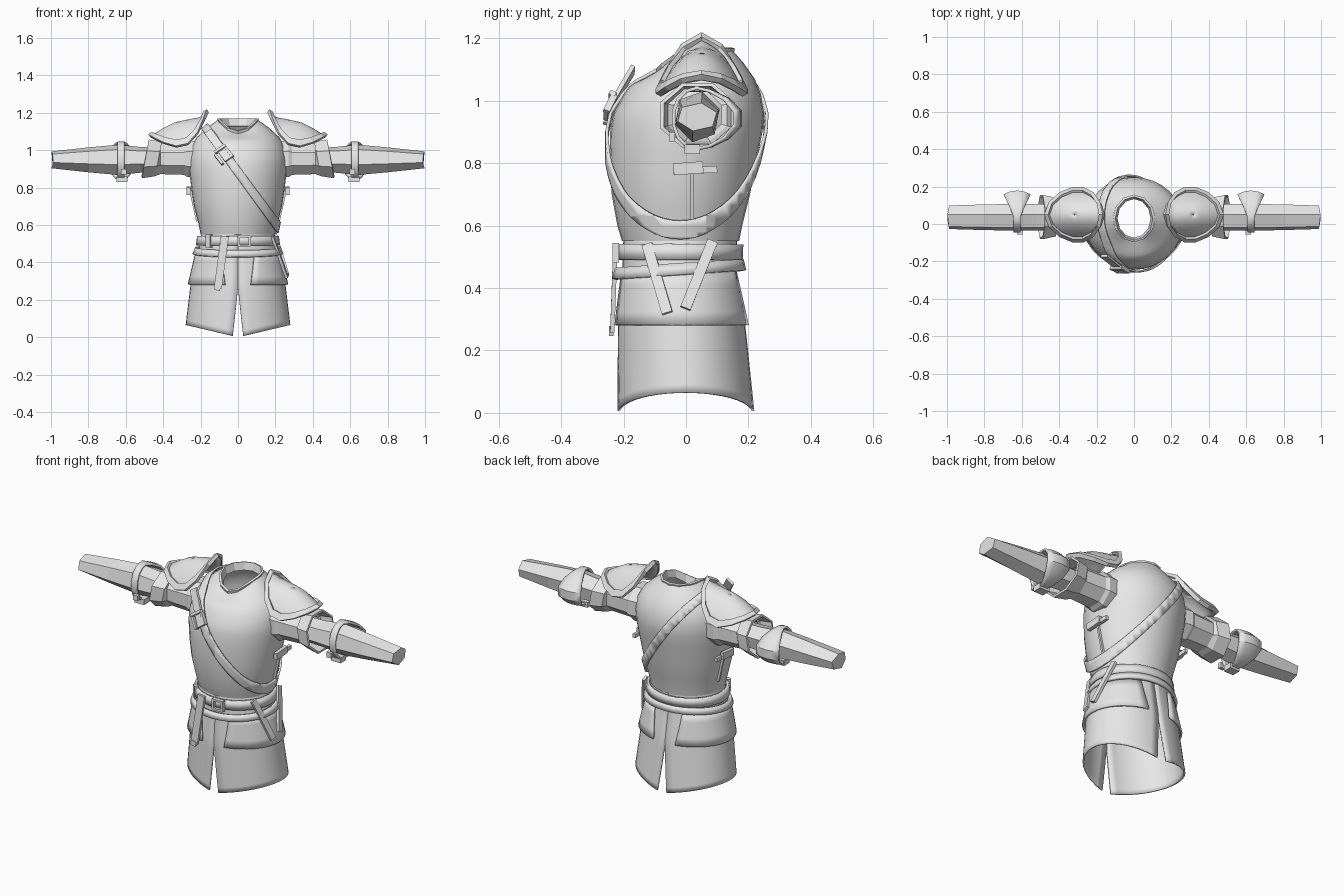
import bpy, bmesh, math
from mathutils import Vector, Matrix

if "Cube" in bpy.data.objects:
    bpy.data.objects.remove(bpy.data.objects["Cube"])

steel = bpy.data.materials.new("plain_grey")
steel.diffuse_color = (0.8, 0.8, 0.8, 1)
steel.use_nodes = True
steel.node_tree.nodes["Principled BSDF"].inputs["Base Color"].default_value = steel.diffuse_color

# Cross-section tables: z, half width, front y, back y
BODY = [(.55, .20, -.205, .17), (.60, .21, -.22, .18), (.70, .235, -.238, .205),
        (.80, .25, -.245, .225), (.90, .262, -.243, .245), (.96, .262, -.232, .25),
        (1.02, .25, -.20, .24), (1.07, .22, -.165, .22), (1.12, .165, -.125, .185),
        (1.16, .11, -.09, .15)]
SKIRT = [(0, .28, -.22, .22), (.28, .25, -.218, .19), (.45, .21, -.205, .16), (.57, .195, -.20, .165)]


def interp(table, t):
    """Linear lookup in a table sorted by its first column."""
    t = min(max(t, table[0][0]), table[-1][0])
    for a, b in zip(table, table[1:]):
        if t <= b[0]:
            k = (t - a[0]) / (b[0] - a[0])
            return [p + (q - p) * k for p, q in zip(a[1:], b[1:])]


def section(table, a, z, off=0.0):
    """Point on an oval section; a = 0 is +x, a = -90 deg is the front."""
    rx, yf, yb = interp(table, z)
    return Vector(((rx + off) * math.cos(a),
                   (yf + yb) / 2 + ((yb - yf) / 2 + off) * math.sin(a), z))


def finish(name, bm, thick=0, mirror=False, smooth=True, offset=1):
    me = bpy.data.meshes.new(name)
    bmesh.ops.recalc_face_normals(bm, faces=bm.faces)
    bm.to_mesh(me)
    bm.free()
    me.materials.append(steel)
    ob = bpy.data.objects.new(name, me)
    bpy.context.collection.objects.link(ob)
    if smooth:
        bpy.ops.object.select_all(action='DESELECT')
        ob.select_set(True)
        bpy.context.view_layer.objects.active = ob
        bpy.ops.object.shade_smooth_by_angle(angle=math.radians(40))
    if thick:
        m = ob.modifiers.new("thickness", 'SOLIDIFY')
        m.thickness, m.offset = thick, offset
    if mirror:
        m = ob.modifiers.new("mirror", 'MIRROR')
        m.use_mirror_merge = False
    return ob


def grid(f, nu, nv, closed=False, caps=False):
    """Surface from f(u, v) with u, v in 0..1; closed wraps u."""
    bm = bmesh.new()
    n = nu if closed else nu + 1
    rows = [[bm.verts.new(f(i / nu, j / nv)) for i in range(n)] for j in range(nv + 1)]
    for r, s in zip(rows, rows[1:]):
        for i in range(nu):
            k = (i + 1) % n
            bm.faces.new((r[i], r[k], s[k], s[i]))
    if caps:
        bm.faces.new(rows[0])
        bm.faces.new(rows[-1])
    return bm


def plate(name, p0, p1, normal, width, thick=.014, mirror=False):
    """Flat bar from p0 to p1 facing along normal."""
    p0, p1 = Vector(p0), Vector(p1)
    d = (p1 - p0).normalized()
    side = Vector(normal).cross(d).normalized()
    n = d.cross(side)
    rot = Matrix((d, side, n)).transposed().to_4x4()
    bm = bmesh.new()
    bmesh.ops.create_cube(bm, size=1, matrix=Matrix.Translation((p0 + p1) / 2) @ rot
                          @ Matrix.Diagonal(((p1 - p0).length, width, thick, 1)))
    return finish(name, bm, mirror=mirror, smooth=False)


TAU = 2 * math.pi


# Cuirass
def body(a, t, off=0):
    z = interp([(i / (len(BODY) - 1), r[0]) for i, r in enumerate(BODY)], t)[0]
    p = section(BODY, a, z, off)
    p.z -= max(0, z - 1.05) / .11 * .07 * max(0, -math.sin(a)) ** 2
    p.z += off * max(0, z - .95) * 5
    return p


finish("cuirass", grid(lambda u, v: body(u * TAU, v), 32, 18, True))


# Collar with a dipped front
def collar(u, v):
    a = u * TAU - math.pi / 2
    s = max(0, -math.sin(a))
    return Vector(((.10 + .012 * v) * math.cos(a), .03 + (.115 + .012 * v) * math.sin(a),
                   1.125 + .042 * v - .065 * s ** 2))


finish("collar", grid(collar, 12, 1, True), .012, smooth=False)

# Diagonal shoulder strap: slanted slice of an enlarged cuirass
bm = grid(lambda u, v: body(u * TAU, v, .006), 48, 27, True)
n = Vector((.81, 0, .587))
for level, sign in ((.54, 1), (.495, -1)):
    bmesh.ops.bisect_plane(bm, geom=bm.verts[:] + bm.edges[:] + bm.faces[:],
                           plane_co=n * level, plane_no=n * sign, clear_outer=True)
finish("shoulder_strap", bm, .010)
plate("strap_end", (-.16, -.17, 1.10), (-.05, -.258, .95), (-.3, -.9, .5), .045)
for k in (-1, 1):
    plate("strap_buckle_bar", (-.095 + .027 * k, -.23, .995 + .02 * k),
          (-.055 + .027 * k, -.255, .945 + .02 * k), (-.2, -.9, .4), .014, .022)
plate("strap_buckle_top", (-.125, -.235, .985), (-.065, -.235, 1.025), (-.2, -.9, .4), .015, .022)


# Tunic skirt, split at front and back
def skirt(u, v):
    z = .57 * v
    w = max(0, .028 * (1 - z / .27))
    lim = math.pi / 2 - math.asin(w / .27)
    a = lim * (2 * u - 1)
    p = section(SKIRT, a, z)
    p.z += .065 * math.cos(a) * (1 - v)
    return p


finish("tunic_skirt", grid(skirt, 20, 19), .008, True, offset=-1)


# Side flaps over the skirt
def flap(u, v):
    lim = math.radians(75 - 8 * v)
    return section(SKIRT, lim * (2 * u - 1), .28 + .17 * v, .008)


finish("side_flap", grid(flap, 16, 4), .011, True)

# Belts
finish("upper_belt", grid(lambda u, v: section(SKIRT, u * TAU, .49 + .05 * v, .006), 28, 1, True), .014)


def low_belt(u, v):
    a = u * TAU
    p = section(SKIRT, a, .44 + .035 * v, .010 + .008 * (1 - v))
    p.z += .014 * math.sin(a)
    return p


finish("lower_belt", grid(low_belt, 28, 1, True), .014)
plate("belt_tongue", (-.07, -.226, .54), (-.108, -.236, .26), (0, -1, 0), .042)
plate("belt_tongue_tip", (-.106, -.240, .275), (-.112, -.240, .25), (0, -1, 0), .03)
for x in (.005, .062):
    plate("belt_buckle_side", (x, -.225, .485), (x, -.225, .54), (0, -1, 0), .013, .022)
for z in (.487, .538):
    plate("belt_buckle_bar", (0, -.225, z), (.067, -.225, z), (0, -1, 0), .012, .022)
plate("belt_loop", (-.155, -.16, .48), (-.155, -.16, .55), (-.6, -.8, 0), .03, .02)

# Loose strips hanging on one hip
plate("hip_strip_front", (.185, -.125, .54), (.262, -.06, .32), (1, -.2, .3), .034)
plate("hip_strip_back", (.20, .085, .55), (.265, -.002, .335), (1, .1, .3), .034)

# Side seams and their buckles
plate("side_seam", (.218, .02, .62), (.258, .02, .80), (1, 0, -.2), .012, .012, True)
plate("side_buckle_strap", (.26, -.04, .775), (.258, .10, .78), (1, 0, 0), .022, .016, True)
plate("side_buckle", (.265, -.04, .78), (.265, .055, .787), (1, 0, 0), .038, .02, True)

# Upper sleeves with a flared cuff
SLEEVE = [(.19, .10, .105), (.27, .108, .105), (.29, .098, .092), (.415, .092, .088),
          (.425, .112, .10), (.495, .128, .112)]


def sleeve(u, v):
    x, ry, rz = SLEEVE[round(v * 5)]
    a = u * TAU + math.pi / 8
    return Vector((x - .02 * math.sin(a) * (v > .7), .037 + ry * math.cos(a), .953 + rz * math.sin(a)))


finish("sleeve", grid(sleeve, 8, 5, True), .012, True, smooth=False, offset=-1)

# Six-sided forearms
FOREARM = [(.40, .07, .065), (.52, .075, .07), (.64, .075, .083), (.80, .072, .068), (1.0, .066, .046)]


def forearm(u, v):
    x, ry, rz = FOREARM[round(v * 4)]
    a = u * TAU + math.radians(18)
    tip = .012 * math.cos(a) if v == 1 else 0
    return Vector((x - abs(tip), .036 + ry * math.cos(a), .948 + rz * math.sin(a)))


finish("forearm", grid(forearm, 6, 4, True, True), 0, True, smooth=False)


# Elbow guards: a strap that widens into a dome at the back
def elbow(u, v):
    a = u * TAU
    b = max(0, math.sin(a))
    k = 2 * v - 1
    ry = .07 + .07 * b - .02 * b * k * k
    return Vector((.625 + k * (.018 + .052 * b ** 1.5), .034 + ry * math.sin(a), .943 + .092 * math.cos(a)))


finish("elbow_guard", grid(elbow, 14, 4, True), .011, True)
plate("elbow_buckle", (.59, .02, .845), (.65, .02, .845), (0, 0, 1), .05, .03, True)
plate("elbow_buckle_face", (.61, -.045, .87), (.61, -.045, .90), (0, -1, 0), .03, .02, True)

# Shoulder guards: arched oval plate with a raised rim
RIDGE = [(.165, 1.205), (.20, 1.175), (.25, 1.168), (.34, 1.148), (.40, 1.118), (.475, 1.07)]


def guard(u, r, lift=0):
    a = u * TAU
    c, s = math.cos(a), math.sin(a)
    y = .14 * r * s
    x = .318 + .153 * r * c * (1 - .12 * s * s) - .02 * r * s * s
    return Vector((x, .05 + y, interp(RIDGE, x)[0] - .14 * (y / .14) ** 2 + lift))


finish("shoulder_guard", grid(lambda u, v: guard(u, .02 + .96 * v), 14, 6, True, False), .012, True, offset=-1)
finish("shoulder_guard_rim", grid(lambda u, v: guard(u, .89 + .13 * v, .006), 14, 1, True), .02, True, False, 0)
